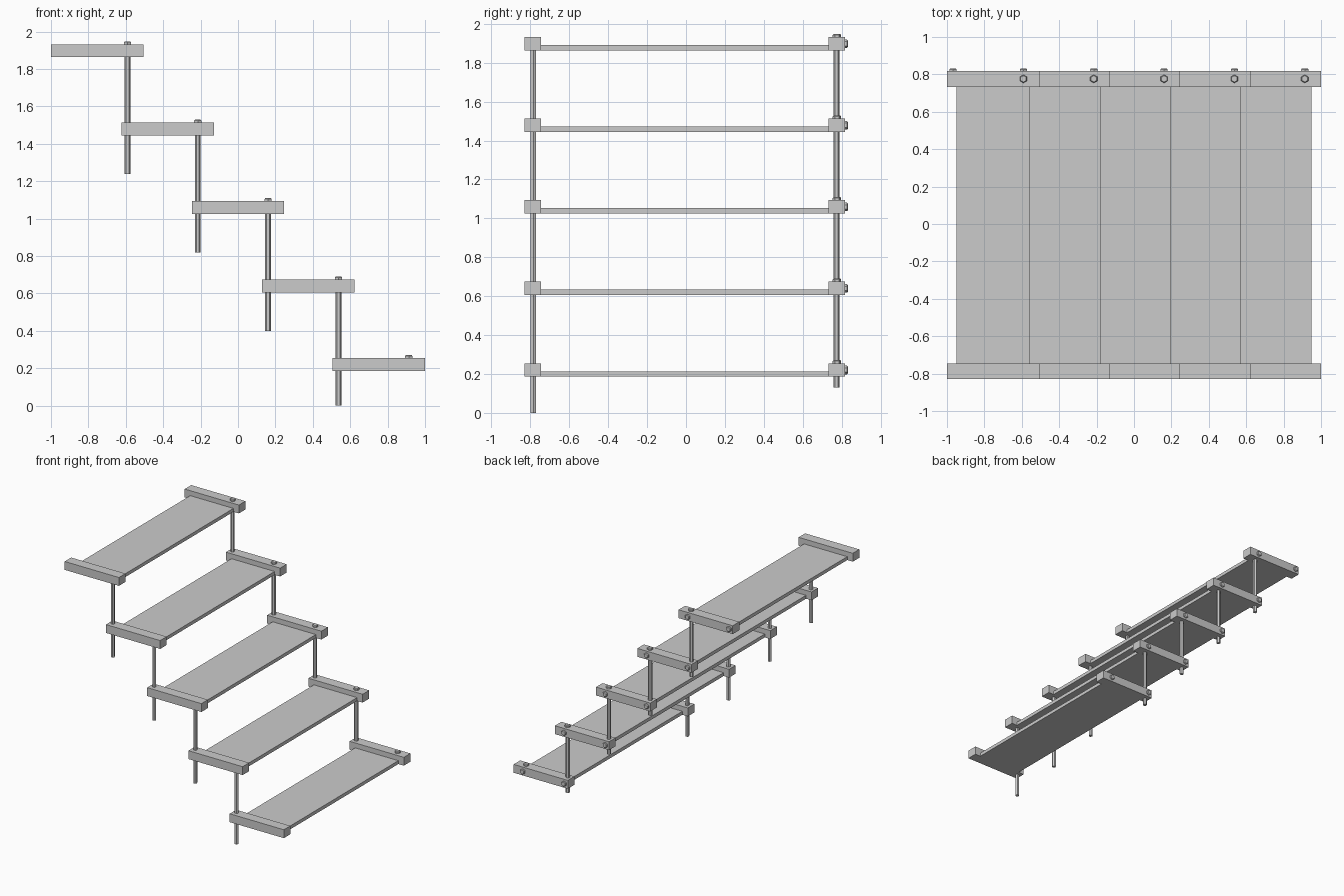
import bpy, bmesh, math
from mathutils import Matrix

if "Cube" in bpy.data.objects:
    bpy.data.objects.remove(bpy.data.objects["Cube"])

STEPS = 5
DX, DZ = -0.376, 0.4192      # offset from one step to the next
BAR_Z0, BAR_Z1 = 0.186, 0.255


def finish(name, bm):
    bmesh.ops.recalc_face_normals(bm, faces=bm.faces)
    me = bpy.data.meshes.new(name)
    bm.to_mesh(me)
    bm.free()
    ob = bpy.data.objects.new(name, me)
    bpy.context.collection.objects.link(ob)
    return ob


def box(name, x0, x1, y0, y1, z0, z1):
    bm = bmesh.new()
    m = (Matrix.Translation(((x0 + x1) / 2, (y0 + y1) / 2, (z0 + z1) / 2))
         @ Matrix.Diagonal((x1 - x0, y1 - y0, z1 - z0, 1)))
    bmesh.ops.create_cube(bm, size=1, matrix=m)
    return finish(name, bm)


def hex_rod(name, x, y, z0, z1, turn=0.0):
    bm = bmesh.new()
    m = Matrix.Translation((x, y, (z0 + z1) / 2)) @ Matrix.Rotation(turn, 4, 'Z')
    bmesh.ops.create_cone(bm, cap_ends=True, segments=6, radius1=0.0155,
                          radius2=0.0155, depth=z1 - z0, matrix=m)
    return finish(name, bm)


def bolt(name, loc, backward=False):
    """Hexagonal head with a chamfered top."""
    rot = Matrix.Rotation(-math.pi / 2, 4, 'X') if backward else Matrix()
    base = Matrix.Translation(loc) @ rot @ Matrix.Rotation(math.pi / 6, 4, 'Z')
    bm = bmesh.new()
    rings = []
    for r, h in ((0.022, -0.003), (0.022, 0.011), (0.017, 0.016)):
        rings.append([bm.verts.new(base @ Matrix.Rotation(math.tau * k / 6, 4, 'Z')
                      @ Matrix.Translation((r, 0, h)).to_translation()) for k in range(6)])
    for a, b in zip(rings, rings[1:]):
        for k in range(6):
            bm.faces.new((a[k], a[(k + 1) % 6], b[(k + 1) % 6], b[k]))
    bm.faces.new(rings[0][::-1])
    bm.faces.new(rings[-1])
    return finish(name, bm)


for i in range(STEPS):
    dx, dz = i * DX, i * DZ
    x0, x1 = 0.505 + dx, 0.999 + dx
    z0, z1 = BAR_Z0 + dz, BAR_Z1 + dz
    n = i + 1
    # tread and its two end bars
    box(f"tread_{n}", x0 + 0.05, x1 - 0.05, -0.747, 0.737, z0, z0 + 0.028)
    box(f"front_bar_{n}", x0, x1, -0.83, -0.745, z0, z1)
    box(f"back_bar_{n}", x0, x1, 0.733, 0.818, z0, z1)
    # bolts on the back bar
    right, left = 0.913 + dx, 0.913 + DX + dx
    bolt(f"top_bolt_{n}", (right, 0.776, z1))
    for side, x in (("right", right), ("left", left)):
        bolt(f"back_bolt_{side}_{n}", (x, 0.816, (z0 + z1) / 2), True)
    # posts hanging from the next bar up through this one
    if i < STEPS - 1:
        top = z1 + DZ - 0.005
        bottom = 0.0 if i == 0 else z0 - 0.205
        hex_rod(f"front_post_{n}", left, -0.785, bottom, top, math.pi / 6)
        hex_rod(f"back_post_{n}", left, 0.773, z0 - 0.055, top)
